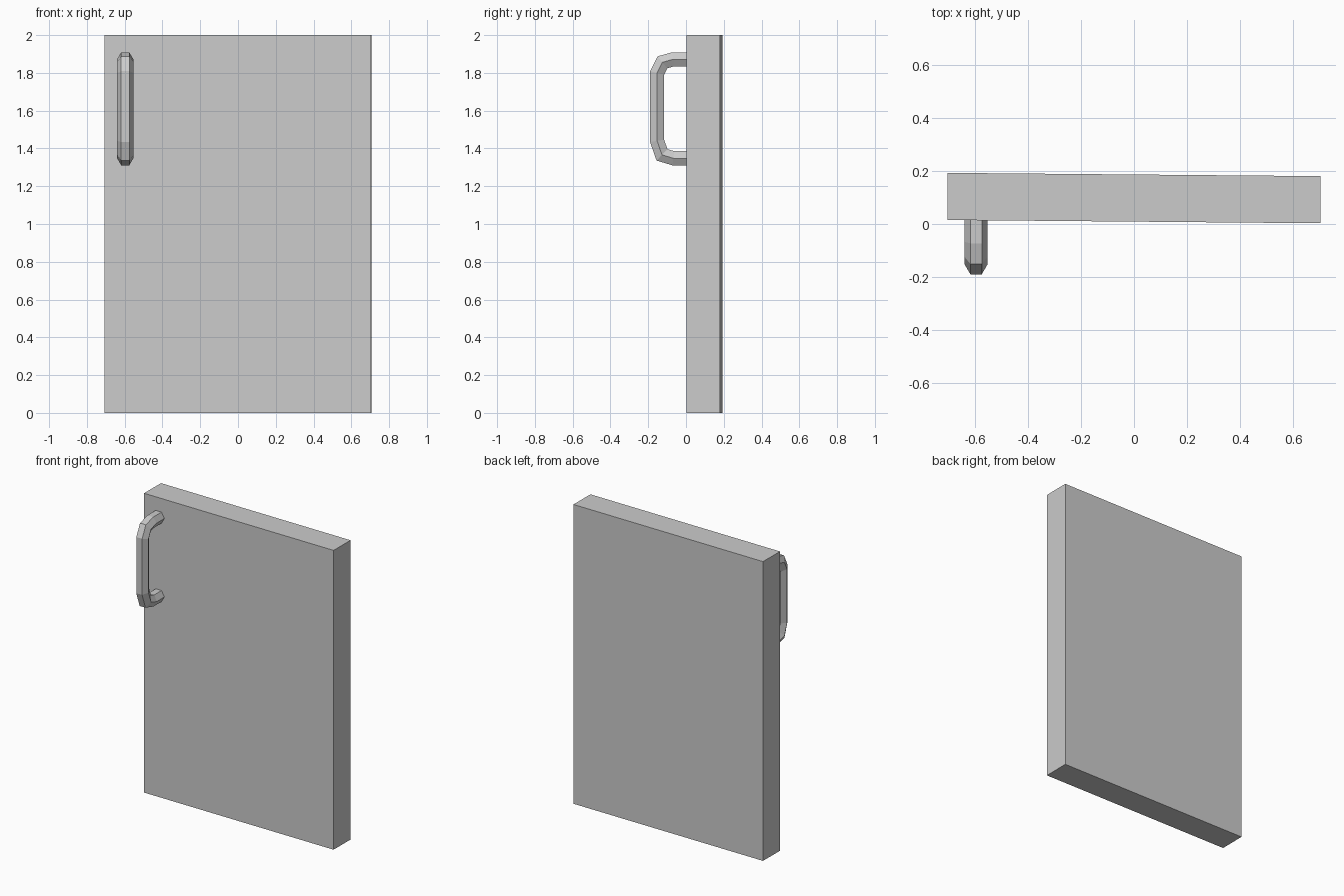
import bpy, bmesh, math
from mathutils import Vector, Matrix

if "Cube" in bpy.data.objects:
    bpy.data.objects.remove(bpy.data.objects["Cube"])


def add_object(name, bm):
    bmesh.ops.recalc_face_normals(bm, faces=bm.faces)
    mesh = bpy.data.meshes.new(name)
    bm.to_mesh(mesh)
    bm.free()
    obj = bpy.data.objects.new(name, mesh)
    bpy.context.collection.objects.link(obj)
    return obj


def sweep(name, path, radius, sides):
    """Sweep a regular polygon along a path lying in a YZ plane."""
    bm = bmesh.new()
    rings = []
    for i, p in enumerate(path):
        before = (p - path[i - 1]).normalized() if i else None
        after = (path[i + 1] - p).normalized() if i < len(path) - 1 else None
        before, after = before or after, after or before
        tangent = (before + after).normalized()
        # Mitre keeps the bar thickness constant around bends
        side = tangent.cross(Vector((1, 0, 0))) / tangent.dot(before)
        ring = []
        for k in range(sides):
            a = 2 * math.pi * k / sides
            offset = Vector((math.cos(a), 0, 0)) + side * math.sin(a)
            ring.append(bm.verts.new(p + offset * radius))
        rings.append(ring)
    for r0, r1 in zip(rings, rings[1:]):
        for k in range(sides):
            n = (k + 1) % sides
            bm.faces.new((r0[k], r0[n], r1[n], r1[k]))
    bm.faces.new(rings[0])
    bm.faces.new(rings[-1])
    return add_object(name, bm)


# Door slab, turned very slightly about the vertical
bm = bmesh.new()
bmesh.ops.create_cube(bm, size=1)
bmesh.ops.scale(bm, vec=(1.41, 0.178, 2.0), verts=bm.verts)
bmesh.ops.transform(
    bm, verts=bm.verts,
    matrix=Matrix.Translation((0, 0.098, 1.0)) @ Matrix.Rotation(math.radians(-0.5), 4, 'Z'))
add_object("door_panel", bm)

# Hexagonal pull handle, (y, z) centre line
profile = [(0.02, 1.872), (-0.068, 1.872), (-0.125, 1.856), (-0.153, 1.80),
           (-0.153, 1.44), (-0.127, 1.366), (-0.067, 1.348), (0.02, 1.348)]
sweep("pull_handle", [Vector((-0.597, y, z)) for y, z in profile], 0.043, 6)
